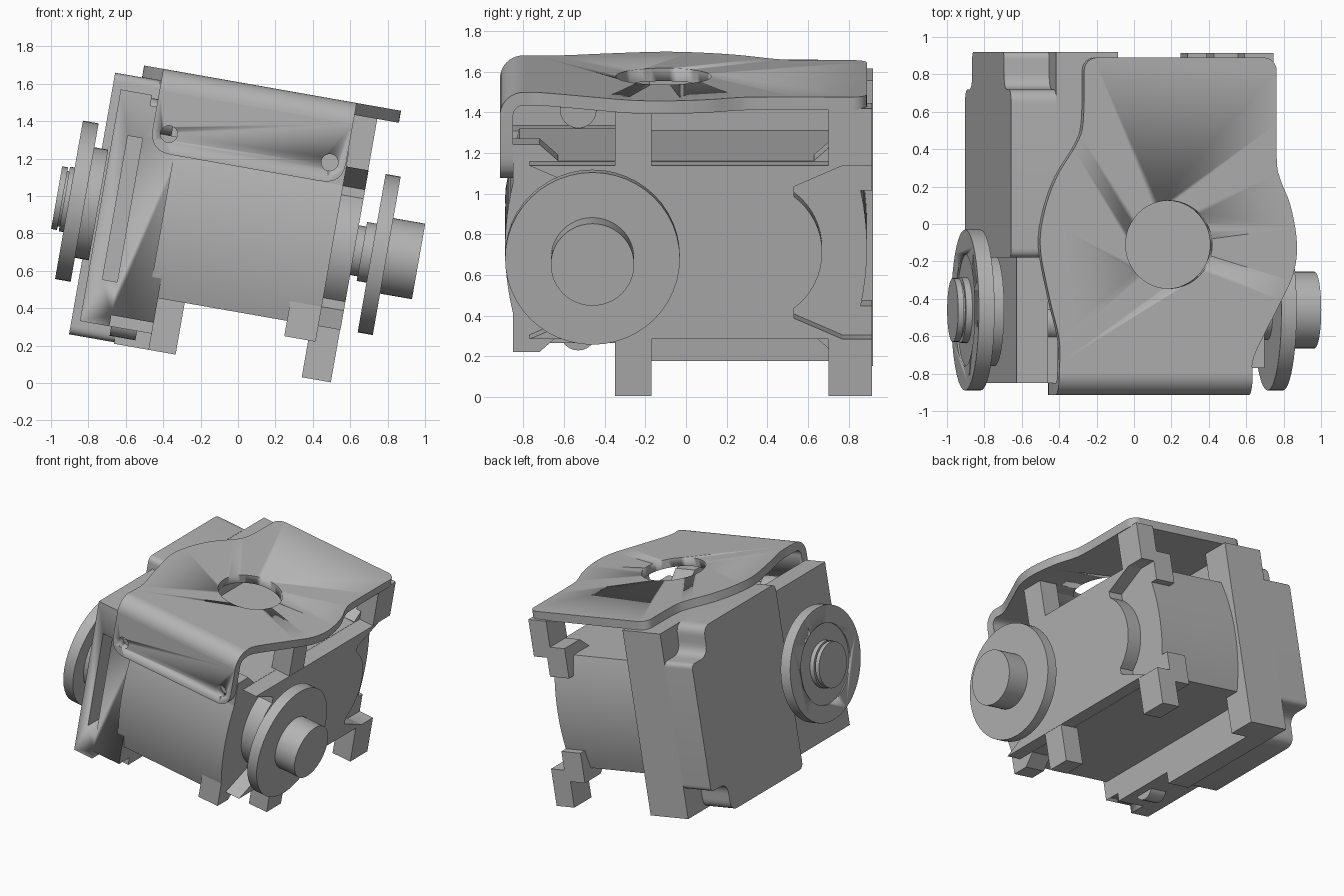
import bpy, bmesh, math
from mathutils import Matrix, Vector

if "Cube" in bpy.data.objects:
    bpy.data.objects.remove(bpy.data.objects["Cube"], do_unlink=True)

TILT = Matrix.Rotation(math.radians(10), 4, 'Y')   # whole assembly leans sideways
MID = 0.808                                        # height of the shaft axis
SHAFT_Y = -0.46

grey = bpy.data.materials.new("plain grey")
grey.use_nodes = True
grey.diffuse_color = (0.45, 0.45, 0.45, 1)
grey.node_tree.nodes["Principled BSDF"].inputs["Base Color"].default_value = (0.45, 0.45, 0.45, 1)


def prism(name, pts, axis, a, b):
    """Extrude a 2D outline along x, y or z from a to b."""
    place = {'X': lambda p, d: (d, p[0], p[1]),
             'Y': lambda p, d: (p[0], d, p[1]),
             'Z': lambda p, d: (p[0], p[1], d)}[axis]
    bm = bmesh.new()
    low = [bm.verts.new(place(p, a)) for p in pts]
    high = [bm.verts.new(place(p, b)) for p in pts]
    bm.faces.new(low)
    bm.faces.new(high)
    for i in range(len(pts)):
        j = (i + 1) % len(pts)
        bm.faces.new((low[i], low[j], high[j], high[i]))
    bmesh.ops.recalc_face_normals(bm, faces=bm.faces)
    bm.transform(TILT)
    mesh = bpy.data.meshes.new(name)
    bm.to_mesh(mesh)
    bm.free()
    obj = bpy.data.objects.new(name, mesh)
    bpy.context.collection.objects.link(obj)
    mesh.materials.append(grey)
    bpy.ops.object.select_all(action='DESELECT')
    obj.select_set(True)
    bpy.context.view_layer.objects.active = obj
    bpy.ops.object.shade_smooth_by_angle(angle=math.radians(30))
    return obj


def rect(a0, a1, b0, b1):
    return [(a0, b0), (a1, b0), (a1, b1), (a0, b1)]


def box(name, x0, x1, y0, y1, z0, z1):
    return prism(name, rect(x0, x1, y0, y1), 'Z', z0, z1)


def arc(cx, cy, r, a0, a1, n=16):
    return [(cx + r * math.cos(math.radians(a0 + (a1 - a0) * i / n)),
             cy + r * math.sin(math.radians(a0 + (a1 - a0) * i / n))) for i in range(n + 1)]


def disc(name, x0, x1, r, y=SHAFT_Y, z=MID, axis='X', n=48):
    return prism(name, arc(y, z, r, 0, 360, n)[:-1], axis, x0, x1)


def rounded(corners, n=6):
    """Outline from (x, y, radius) corners, each eased with a quadratic curve."""
    out = []
    for i, (x, y, r) in enumerate(corners):
        p = Vector((x, y))
        if r == 0:
            out.append(p)
            continue
        a = p + (Vector(corners[i - 1][:2]) - p).normalized() * r
        b = p + (Vector(corners[(i + 1) % len(corners)][:2]) - p).normalized() * r
        for k in range(n + 1):
            t = k / n
            out.append(a * (1 - t) ** 2 + p * 2 * t * (1 - t) + b * t * t)
    return out


def spline(pts, n=5):
    """Smooth open curve through points."""
    v = [Vector(p) for p in [pts[0]] + pts + [pts[-1]]]
    out = []
    for p0, p1, p2, p3 in zip(v, v[1:], v[2:], v[3:]):
        for k in range(n):
            t = k / n
            out.append(0.5 * (2 * p1 + (p2 - p0) * t + (2 * p0 - 5 * p1 + 4 * p2 - p3) * t * t
                              + (3 * p1 - p0 - 3 * p2 + p3) * t ** 3))
    return out + [v[-1]]


def cut(obj, cutter):
    cutter.hide_render = True
    cutter.hide_set(True)
    mod = obj.modifiers.new("cut", 'BOOLEAN')
    mod.operation = 'DIFFERENCE'
    mod.solver = 'EXACT'
    mod.object = cutter
    bpy.context.view_layer.objects.active = obj
    bpy.ops.object.modifier_apply(modifier=mod.name)
    bpy.data.objects.remove(cutter, do_unlink=True)


# Motor body with bowed front and back
bow = [(0.82 + 0.07 * (1 - t * t), MID + 0.435 * t) for t in [i / 8 - 1 for i in range(17)]]
prism("motor_body", bow + [(-y, z) for y, z in reversed(bow)], 'X', -0.55, 0.37)

# Raised side wall with rounded ends
end = [(0.77, 0.375), (0.53, 0.48)] + arc(0.32, MID, 0.35, -53, 53) + [(0.53, 1.136), (0.77, 1.241)]
prism("side_wall", end + [(-y, z) for y, z in reversed(end)], 'X', 0.36, 0.49)

# Side posts, and the small corner tabs
box("middle_post", 0.33, 0.488, -0.35, -0.17, 0.09, 1.52)
for label, flip in (("lower", 1), ("upper", -1)):
    def h(z):
        return MID + (z - MID) * flip
    prism(label + "_back_post", [(0.70, h(0.09)), (0.915, h(0.09)), (0.915, h(0.375)),
                                 (0.77, h(0.375)), (0.70, h(0.40))], 'X', 0.33, 0.488)
    for side, s in (("front", -1), ("back", 1)):
        tab = [(0.85, 0.29), (0.72, 0.29), (0.63, 0.37), (0.63, 0.52), (0.85, 0.52)]
        reach = 0.065 if s > 0 else 0
        prism(label + "_" + side + "_tab",
              [((y + (reach if y > 0.8 else 0)) * s, h(z)) for y, z in tab], 'X', 0.20, 0.37)

# Gear case: notched cap, inner frame, back column and lower front part
cap = [(-0.18, 0.10, 0.05), (0.72, 0.10, 0.08), (0.72, 0.32, 0.09), (0.92, 0.32, 0.04),
       (0.92, 1.30, 0.04), (0.72, 1.30, 0.09), (0.72, 1.52, 0.08), (-0.18, 1.52, 0.05)]
prism("case_cap", rounded(cap), 'X', -0.935, -0.69)
box("case_frame", -0.69, -0.50, -0.18, 0.92, 0.092, 1.518)
box("case_back_column", -0.50, -0.355, 0.70, 0.92, 0.092, 1.518)
front = prism("case_front", [(-0.89, 0.18), (-0.50, 0.18), (-0.50, 1.24), (-0.66, 1.24),
                             (-0.66, 1.38), (-0.72, 1.38), (-0.72, 1.437), (-0.89, 1.437)],
              'Y', -0.85, -0.17)
cut(front, box("slot_cutter", -0.81, -0.73, -1.0, -0.70, 0.42, 1.20))
cut(front, box("foot_cutter", -0.73, -0.45, -1.0, -0.72, 0.10, 0.24))
for label, z in (("upper", 1.33), ("lower", 0.22)):
    disc(label + "_screw_boss", -0.72, -0.58, 0.09, -0.53, z, n=24)

# Left idler wheel
disc("left_collar", -0.98, -0.90, 0.30)
left_wheel = disc("left_wheel", -1.06, -0.975, 0.43)
cut(left_wheel, disc("recess_cutter", -1.10, -1.05, 0.30))
disc("left_hub_base", -1.085, -1.0, 0.175)
disc("left_hub_neck", -1.10, -1.08, 0.15)
disc("left_hub_cap", -1.127, -1.095, 0.17)

# Right drive wheel
disc("right_shaft", 0.48, 0.535, 0.135)
disc("right_collar", 0.53, 0.59, 0.16)
disc("right_wheel", 0.583, 0.665, 0.43)
disc("right_boss", 0.66, 0.838, 0.205)

# Top bracket plate with wavy sides and a round opening
right_edge = spline([(0.365, -0.80), (0.375, -0.70), (0.50, -0.45), (0.585, -0.27), (0.605, -0.10),
                     (0.57, 0.10), (0.515, 0.24), (0.495, 0.36), (0.495, 0.80)])
left_edge = spline([(-0.55, 0.82), (-0.555, 0.55), (-0.59, 0.43), (-0.70, 0.25), (-0.767, 0.06),
                    (-0.788, -0.13), (-0.737, -0.40), (-0.685, -0.62), (-0.685, -0.80)])
corner_r = arc(0.425, 0.82, 0.07, 0, 90, 6)
corner_l = arc(-0.48, 0.82, 0.07, 90, 180, 6)
plate = prism("bracket_plate", right_edge + corner_r + corner_l + left_edge[1:], 'Z', 1.52, 1.585)
cut(plate, disc("opening_cutter", 1.4, 1.7, 0.235, -0.09, -0.11, 'Z'))

# Bent edge and front flange with two screw holes
prism("bracket_bend", arc(-0.80, 1.47, 0.115, 90, 180, 10) + arc(-0.80, 1.47, 0.05, 180, 90, 10),
      'X', -0.685, 0.365)
flange = prism("bracket_flange", rounded([(-0.685, 1.47, 0), (-0.685, 1.14, 0.12),
                                          (0.365, 1.14, 0.12), (0.365, 1.47, 0)]), 'Y', -0.915, -0.85)
for x in (-0.595, 0.278):
    cut(flange, disc("screw_cutter", -1.0, -0.80, 0.045, x, 1.247, 'Y', 24))
